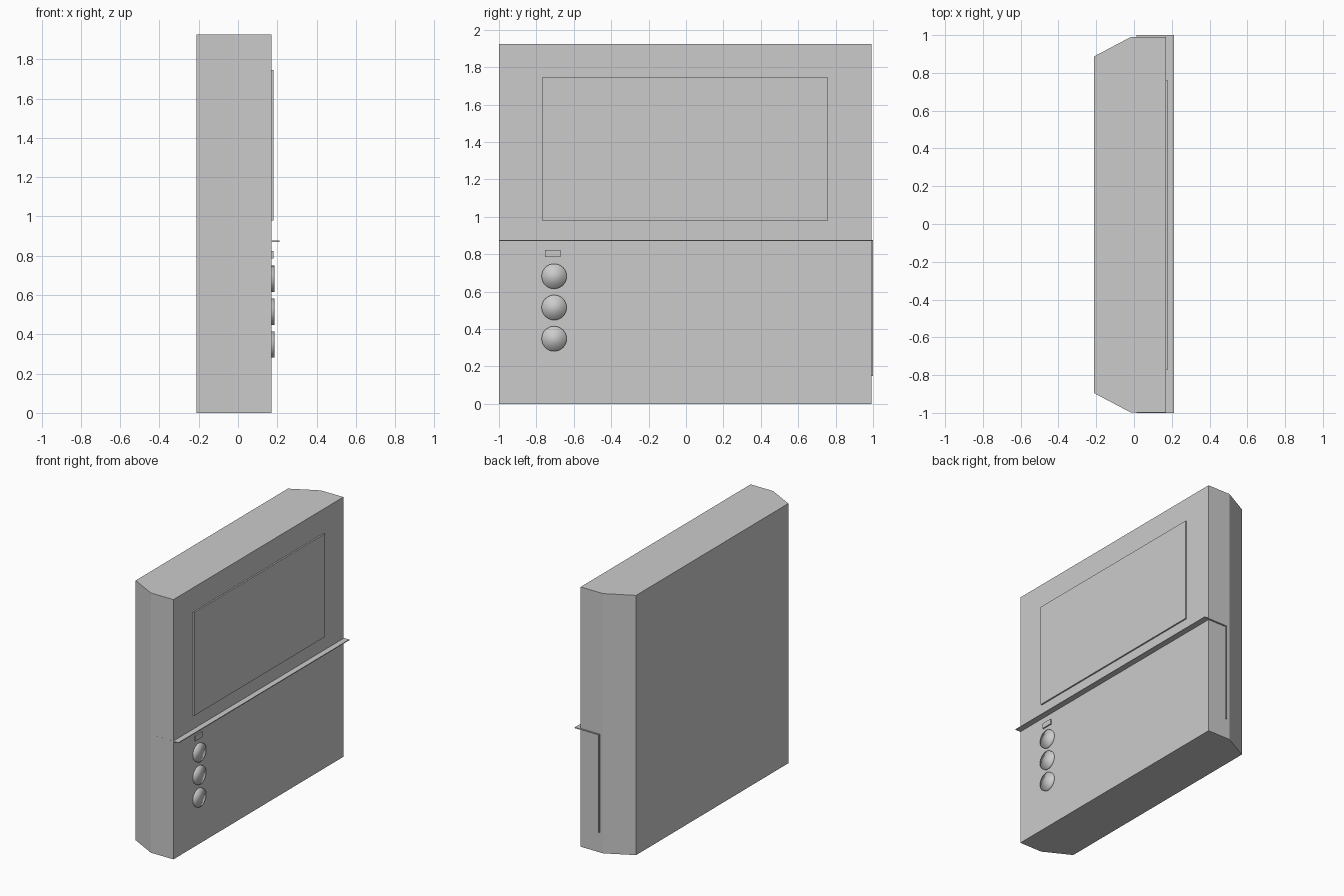
import bpy, bmesh, math

if "Cube" in bpy.data.objects:
    bpy.data.objects.remove(bpy.data.objects["Cube"])

FACE = 0.17  # x of the control face


def box(name, lo, hi):
    bpy.ops.mesh.primitive_cube_add(size=1, location=[(a + b) / 2 for a, b in zip(lo, hi)])
    ob = bpy.context.object
    ob.name = name
    ob.scale = [b - a for a, b in zip(lo, hi)]
    bpy.ops.object.transform_apply(location=False, rotation=False, scale=True)
    return ob


# Cabinet: chamfered plan outline extruded upward
outline = [(-0.212, -0.895), (-0.015, -0.999), (FACE, -0.999),
           (FACE, 0.991), (-0.015, 0.991), (-0.212, 0.887)]
bm = bmesh.new()
base = bm.faces.new([bm.verts.new((x, y, 0)) for x, y in outline])
top = bmesh.ops.extrude_face_region(bm, geom=[base])["geom"]
bmesh.ops.translate(bm, vec=(0, 0, 1.925),
                    verts=[v for v in top if isinstance(v, bmesh.types.BMVert)])
bmesh.ops.recalc_face_normals(bm, faces=bm.faces)
mesh = bpy.data.meshes.new("cabinet")
bm.to_mesh(mesh)
bm.free()
bpy.context.collection.objects.link(bpy.data.objects.new("cabinet", mesh))

# Raised front panels
box("screen_panel", (FACE - 0.02, -0.77, 0.98), (0.181, 0.76, 1.745))
box("indicator", (FACE - 0.02, -0.755, 0.785), (0.18, -0.67, 0.823))

# Thin trim plate across the cabinet, with a leg down each side
box("trim_ledge", (0.013, -0.9995, 0.871), (0.212, 1.0, 0.877))
box("trim_leg_left", (0.013, -0.9995, 0.148), (0.022, -0.98, 0.872))
box("trim_leg_right", (0.013, 0.98, 0.148), (0.022, 1.0, 0.872))

# Round knobs, smooth shaded across the rim
for i in range(3):
    bpy.ops.mesh.primitive_cylinder_add(vertices=32, radius=0.067, depth=0.03,
                                        location=(0.171, -0.705, 0.682 - 0.167 * i),
                                        rotation=(0, math.pi / 2, 0))
    bpy.context.object.name = f"knob_{i + 1}"
    bpy.ops.object.shade_smooth()
